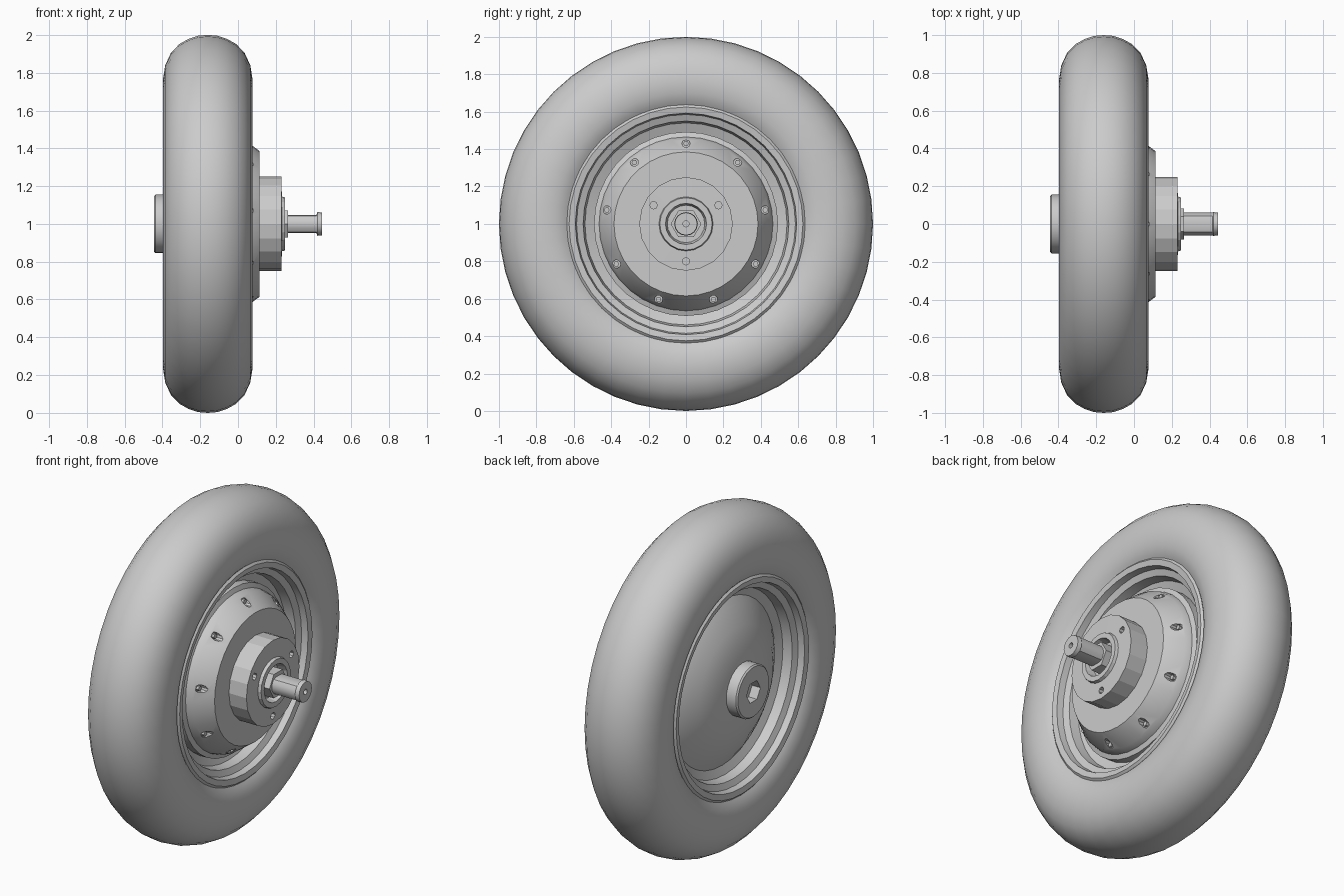
import bpy, bmesh, math

if "Cube" in bpy.data.objects:
    bpy.data.objects.remove(bpy.data.objects["Cube"], do_unlink=True)

grey = bpy.data.materials.new("plain_grey")
grey.use_nodes = True
grey.diffuse_color = (0.6, 0.6, 0.6, 1)
grey.node_tree.nodes["Principled BSDF"].inputs["Base Color"].default_value = (0.6, 0.6, 0.6, 1)

MID = -0.16  # centre plane of the tyre along the axle


def add_lathe(bm, profile, sides, cy=0.0, cz=1.0, phase=0.0, closed=False):
    """Revolve (x, radius) points about an axis parallel to x."""
    rings = []
    for x, r in profile:
        if r == 0:
            rings.append([bm.verts.new((x, cy, cz))] * sides)
            continue
        angles = [phase + math.tau * i / sides for i in range(sides)]
        rings.append([bm.verts.new((x, cy + r * math.cos(a), cz + r * math.sin(a))) for a in angles])
    pairs = list(zip(rings, rings[1:]))
    if closed:
        pairs.append((rings[-1], rings[0]))
    for a, b in pairs:
        for i in range(sides):
            j = (i + 1) % sides
            bm.faces.new(list(dict.fromkeys((a[i], a[j], b[j], b[i]))))


def finish(bm, name):
    bmesh.ops.recalc_face_normals(bm, faces=bm.faces)
    mesh = bpy.data.meshes.new(name)
    bm.to_mesh(mesh)
    bm.free()
    mesh.materials.append(grey)
    obj = bpy.data.objects.new(name, mesh)
    bpy.context.collection.objects.link(obj)
    return obj


def lathe(name, profile, sides, **kw):
    bm = bmesh.new()
    add_lathe(bm, profile, sides, **kw)
    return finish(bm, name)


def rods(name, x0, x1, r, sides, spots):
    """Plain rods along x at each (radius, angle) spot."""
    bm = bmesh.new()
    for dist, a in spots:
        add_lathe(bm, [(x0, 0), (x0, r), (x1, r), (x1, 0)], sides,
                  cy=dist * math.cos(a), cz=1 + dist * math.sin(a))
    return finish(bm, name)


def cut(obj, cutter):
    cutter.hide_render = True
    mod = obj.modifiers.new("pockets", "BOOLEAN")
    mod.operation = "DIFFERENCE"
    mod.solver = "EXACT"
    mod.object = cutter
    bpy.context.view_layer.objects.active = obj
    bpy.ops.object.modifier_apply(modifier=mod.name)
    bpy.data.objects.remove(cutter, do_unlink=True)


def smooth(obj, angle=30):
    bpy.ops.object.select_all(action="DESELECT")
    obj.select_set(True)
    bpy.context.view_layer.objects.active = obj
    bpy.ops.object.shade_smooth_by_angle(angle=math.radians(angle))


def mirrored(half):
    """Half profile measured from the tyre's centre plane, made symmetric."""
    right = [(MID + x, r) for x, r in half]
    left = [(MID - x, r) for x, r in reversed(half) if x > 0]
    return right + left


def ring_spots(count, dist, start):
    return [(dist, math.radians(start) + math.tau * i / count) for i in range(count)]


# Tyre
tyre = lathe("tyre", mirrored([
    (0, 1), (0.05, 0.996), (0.1, 0.98), (0.15, 0.952), (0.195, 0.905), (0.225, 0.84),
    (0.237, 0.765), (0.23, 0.70), (0.212, 0.65), (0.18, 0.61), (0.12, 0.6)]),
    48, closed=True)
smooth(tyre, 40)

# Rim with rolled lips and stepped drop centre
rim = lathe("rim", mirrored([
    (0.2, 0.64), (0.213, 0.625), (0.207, 0.592), (0.17, 0.585), (0.155, 0.55),
    (0.10, 0.54), (0.08, 0.49)]), 40, closed=True)
smooth(rim)

# Motor housing: domed on one side, bolted cover on the other
housing = lathe("motor_housing", [
    (-0.375, 0), (-0.375, 0.15), (-0.36, 0.25), (-0.33, 0.35), (-0.27, 0.45), (-0.24, 0.492),
    (-0.03, 0.492), (-0.02, 0.465), (0.02, 0.455), (0.115, 0.385), (0.115, 0)], 36)
bolt_spots = ring_spots(9, 0.43, 90)
cut(housing, rods("bolt_pockets", 0.03, 0.2, 0.022, 10, bolt_spots))
smooth(housing)
rods("cover_bolts", 0.02, 0.046, 0.015, 6, bolt_spots)

# Hub with raised collar, recess and three screw holes
hub = lathe("hub", [
    (0.11, 0), (0.11, 0.25), (0.23, 0.25), (0.232, 0.145), (0.25, 0.14),
    (0.25, 0.11), (0.20, 0.10), (0.20, 0)], 20)
cut(hub, rods("screw_holes", 0.2, 0.3, 0.02, 8, ring_spots(3, 0.2, 30)))
smooth(hub, 15)

# Axle nut
lathe("axle_nut", [(0.19, 0), (0.19, 0.082), (0.265, 0.082), (0.265, 0)], 6)

# Axle with two flats and a centre hole
axle = lathe("axle", [
    (0.2, 0), (0.2, 0.06), (0.415, 0.06), (0.42, 0.063), (0.445, 0.06),
    (0.445, 0.016), (0.40, 0.016), (0.40, 0)], 16)
for v in axle.data.vertices:
    if v.co.x < 0.418:
        v.co.z = min(max(v.co.z, 0.952), 1.048)
smooth(axle)

# Boss on the plain side with a hexagonal bore
boss = lathe("boss", [
    (-0.36, 0), (-0.36, 0.155), (-0.437, 0.155), (-0.445, 0.147), (-0.445, 0)], 28)
cut(boss, rods("boss_bore", -0.5, -0.39, 0.065, 6, [(0, 0)]))
smooth(boss)
